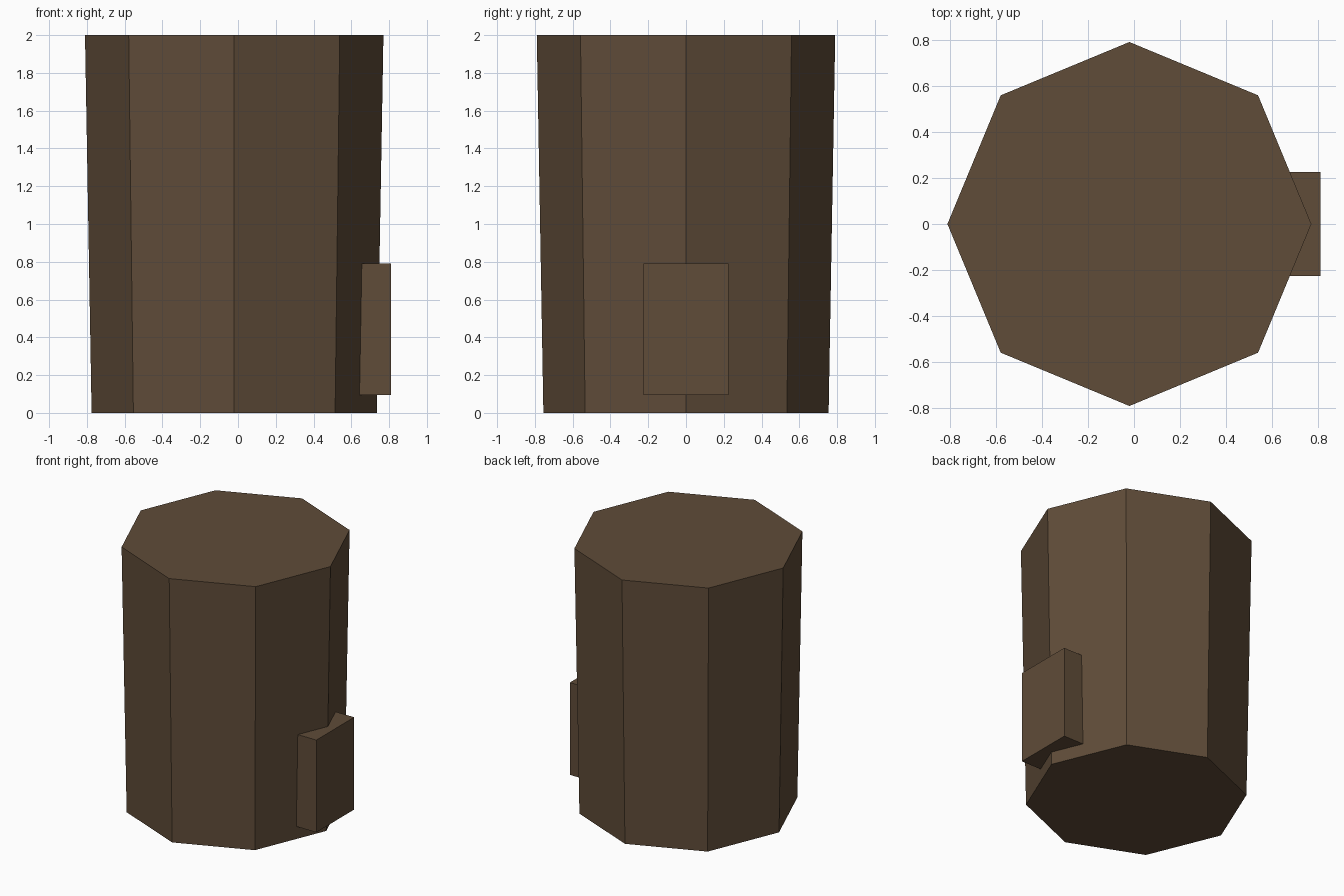
import bpy

if "Cube" in bpy.data.objects:
    bpy.data.objects.remove(bpy.data.objects["Cube"])

CENTRE_X = -0.02

brown = bpy.data.materials.new("dark_brown")
brown.diffuse_color = (0.115, 0.072, 0.040, 1.0)
brown.use_nodes = True
brown.node_tree.nodes["Principled BSDF"].inputs["Base Color"].default_value = brown.diffuse_color


def finish(name):
    obj = bpy.context.object
    obj.name = name
    obj.data.materials.append(brown)
    return obj


# Eight-sided body, slightly wider at the top
bpy.ops.mesh.primitive_cone_add(vertices=8, radius1=0.755, radius2=0.79, depth=2.0,
                                location=(CENTRE_X, 0, 1.0))
finish("body")

# Rectangular block set into the right side near the base
x0, x1, half_width, z0, z1 = 0.60, 0.81, 0.225, 0.095, 0.79
bpy.ops.mesh.primitive_cube_add(size=1, location=((x0 + x1) / 2, 0, (z0 + z1) / 2))
block = finish("side_block")
block.scale = (x1 - x0, 2 * half_width, z1 - z0)
bpy.ops.object.transform_apply(location=False, rotation=False, scale=True)
